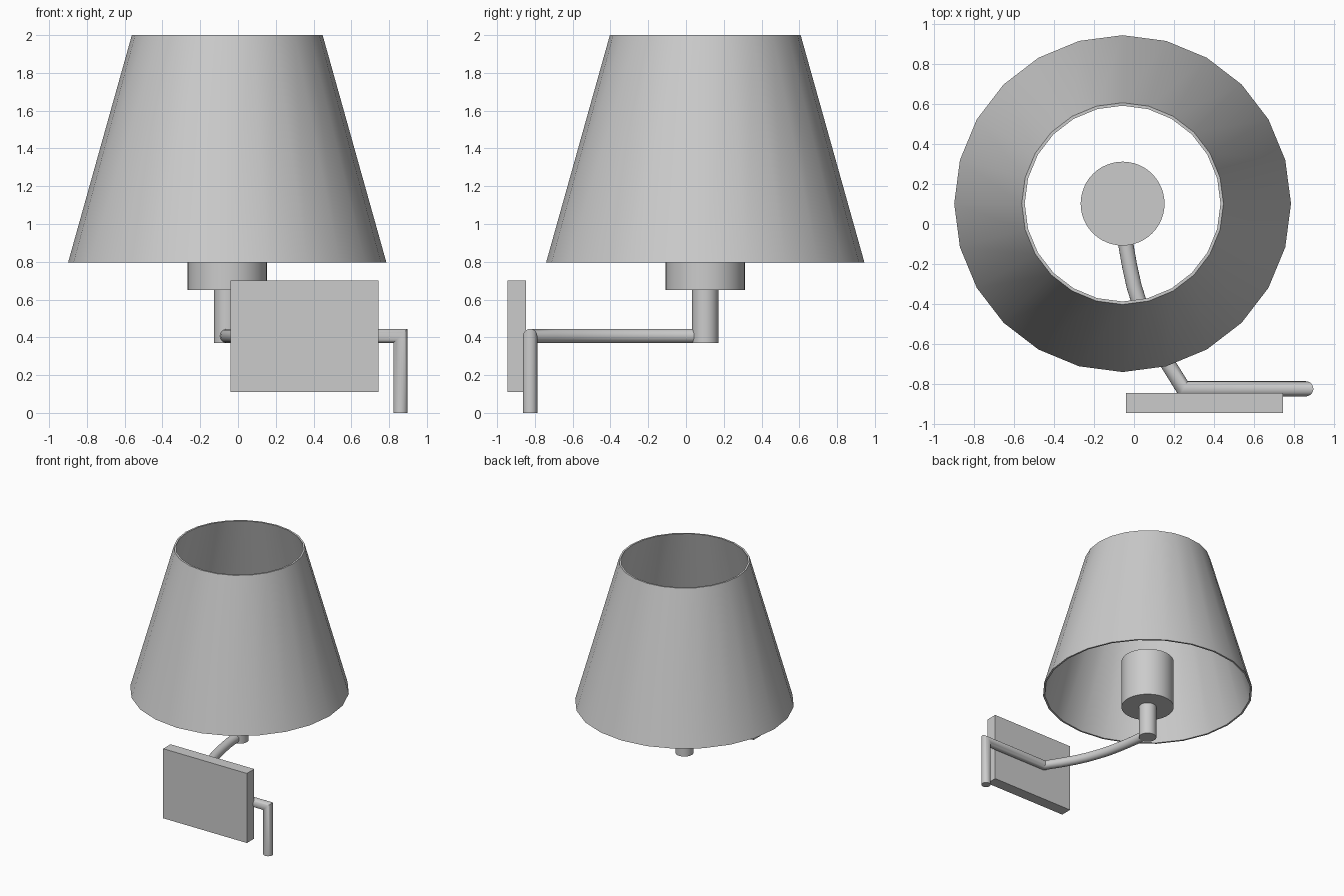
import bpy, bmesh, math
from mathutils import Vector

if "Cube" in bpy.data.objects:
    bpy.data.objects.remove(bpy.data.objects["Cube"])

CX, CY = -0.057, 0.102  # axis of the shade, socket and stem


def finish(bm, name, angle=40):
    bmesh.ops.recalc_face_normals(bm, faces=bm.faces)
    me = bpy.data.meshes.new(name)
    bm.to_mesh(me)
    bm.free()
    ob = bpy.data.objects.new(name, me)
    bpy.context.collection.objects.link(ob)
    bpy.ops.object.select_all(action='DESELECT')
    ob.select_set(True)
    bpy.context.view_layer.objects.active = ob
    bpy.ops.object.shade_smooth_by_angle(angle=math.radians(angle))
    return ob


def cylinder(name, r, z0, z1, sides):
    bm = bmesh.new()
    bmesh.ops.create_cone(bm, cap_ends=True, segments=sides, radius1=r, radius2=r, depth=z1 - z0)
    bmesh.ops.translate(bm, verts=bm.verts, vec=(CX, CY, (z0 + z1) / 2))
    return finish(bm, name)


def revolve_loop(name, profile, sides):
    """Revolve a closed (radius, z) profile around the lamp axis."""
    bm = bmesh.new()
    rings = []
    for r, z in profile:
        rings.append([bm.verts.new((CX + r * math.cos(2 * math.pi * i / sides),
                                    CY + r * math.sin(2 * math.pi * i / sides), z))
                      for i in range(sides)])
    for k, a in enumerate(rings):
        b = rings[(k + 1) % len(rings)]
        for i in range(sides):
            j = (i + 1) % sides
            bm.faces.new((a[i], a[j], b[j], b[i]))
    return finish(bm, name)


def mitred_tube(name, path, r, sides):
    """Sweep a circle along a path, mitring every corner."""
    pts = [Vector(p) for p in path]
    dirs = [(b - a).normalized() for a, b in zip(pts, pts[1:])]
    side = dirs[0].cross(Vector((0, 0, 1))).normalized()
    up = side.cross(dirs[0])
    ring = [pts[0] + r * (math.cos(t) * side + math.sin(t) * up)
            for t in (2 * math.pi * i / sides for i in range(sides))]
    bm = bmesh.new()
    prev = [bm.verts.new(c) for c in ring]
    bm.faces.new(prev)
    for k, d in enumerate(dirs):
        n = (d + dirs[k + 1]).normalized() if k + 1 < len(dirs) else d
        ring = [c + d * ((pts[k + 1] - c).dot(n) / d.dot(n)) for c in ring]
        cur = [bm.verts.new(c) for c in ring]
        for i in range(sides):
            j = (i + 1) % sides
            bm.faces.new((prev[i], prev[j], cur[j], cur[i]))
        prev = cur
    bm.faces.new(prev)
    return finish(bm, name)


# Tapered, open shade with a thin wall
revolve_loop("shade", [(0.843, 0.795), (0.505, 2.0), (0.49, 2.0), (0.828, 0.795)], 24)

# Bulb socket and its stem
cylinder("socket", 0.21, 0.65, 1.07, 48)
cylinder("stem", 0.07, 0.37, 0.65, 32)

# Bent arm: curved from the stem, along the wall plate, then down
Z = 0.407
bend = [(-0.057, 0.04), (-0.05, -0.04), (-0.038, -0.12), (-0.022, -0.21), (0.0, -0.31),
        (0.028, -0.4), (0.065, -0.5), (0.112, -0.6), (0.17, -0.7), (0.248, -0.825)]
path = [(x, y, Z) for x, y in bend] + [(0.86, -0.825, Z), (0.86, -0.825, 0.0)]
mitred_tube("arm", path, 0.038, 20)

# Wall plate
bm = bmesh.new()
bmesh.ops.create_cube(bm, size=1)
bmesh.ops.scale(bm, verts=bm.verts, vec=(0.785, 0.098, 0.59))
bmesh.ops.translate(bm, verts=bm.verts, vec=(0.3525, -0.896, 0.405))
finish(bm, "wall_plate", 20)
